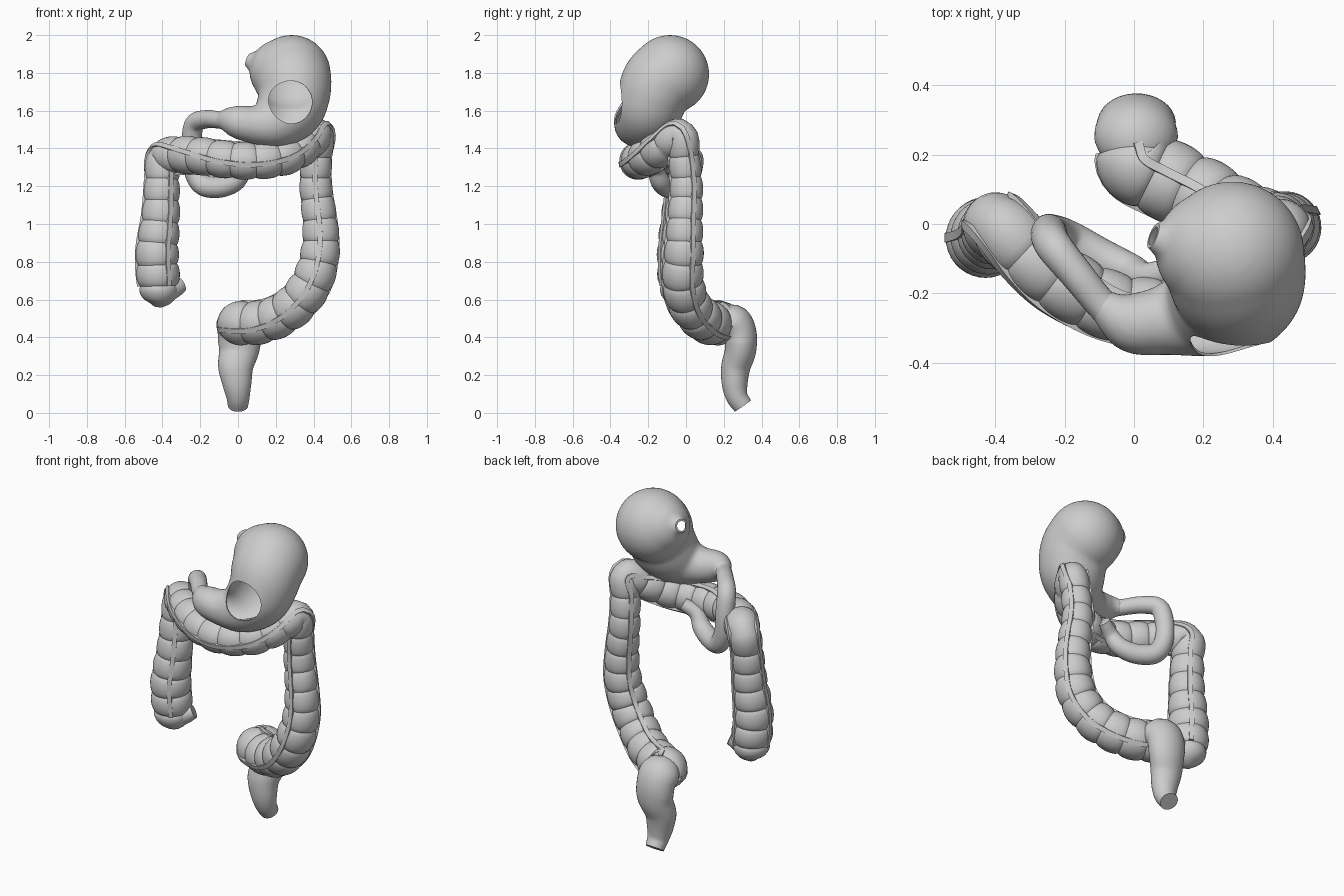
import bpy, bmesh
from math import sin, cos, pi, radians
from mathutils import Vector

cube = bpy.data.objects.get("Cube")
if cube:
    bpy.data.objects.remove(cube)

grey = bpy.data.materials.new("soft_grey")
grey.use_nodes = True
grey.diffuse_color = (0.6, 0.61, 0.6, 1)
grey.node_tree.nodes["Principled BSDF"].inputs["Base Color"].default_value = grey.diffuse_color


def shade(ob, angle=40):
    bpy.ops.object.select_all(action='DESELECT')
    ob.select_set(True)
    bpy.context.view_layer.objects.active = ob
    bpy.ops.object.shade_smooth_by_angle(angle=radians(angle))


def add_object(name, bm):
    bmesh.ops.recalc_face_normals(bm, faces=bm.faces)
    mesh = bpy.data.meshes.new(name)
    bm.to_mesh(mesh)
    bm.free()
    mesh.materials.append(grey)
    ob = bpy.data.objects.new(name, mesh)
    bpy.context.collection.objects.link(ob)
    return ob


def spline(points, count):
    """Evenly spaced samples (x, y, z, radius) of a smooth curve."""
    p = [Vector(q) for q in points]
    p = [p[0] * 2 - p[1]] + p + [p[-1] * 2 - p[-2]]
    dense = []
    for a, b, c, d in zip(p, p[1:], p[2:], p[3:]):
        for i in range(40):
            t = i / 40
            dense.append(0.5 * (2 * b + (c - a) * t + (2 * a - 5 * b + 4 * c - d) * t * t
                                + (3 * b - a - 3 * c + d) * t ** 3))
    dense.append(p[-2])
    dist = [0]
    for a, b in zip(dense, dense[1:]):
        dist.append(dist[-1] + (b - a).xyz.length)
    out, j = [], 0
    for i in range(count):
        s = dist[-1] * i / (count - 1)
        while j < len(dist) - 2 and dist[j + 1] < s:
            j += 1
        f = (s - dist[j]) / max(dist[j + 1] - dist[j], 1e-9)
        out.append(dense[j].lerp(dense[j + 1], min(f, 1)))
    return out


def frames(samples, start):
    """Twist-free frames along the samples."""
    out, u = [], Vector(start)
    last = len(samples) - 1
    for i, s in enumerate(samples):
        t = (samples[min(i + 1, last)] - samples[max(i - 1, 0)]).xyz.normalized()
        u = (u - t * u.dot(t)).normalized()
        out.append((s.xyz, s.w, u, t.cross(u)))
    return out


def loft(name, rings):
    bm = bmesh.new()
    rows = [[bm.verts.new(co) for co in ring] for ring in rings]
    n = len(rows[0])
    for a, b in zip(rows, rows[1:]):
        for k in range(n):
            bm.faces.new((a[k], a[(k + 1) % n], b[(k + 1) % n], b[k]))
    bm.faces.new(rows[0])
    bm.faces.new(rows[-1])
    ob = add_object(name, bm)
    shade(ob)
    return ob


def tube(name, points, count, sides=32, start=(1, 0, 0), swell=lambda i: 1):
    rings = []
    for i, (c, r, u, v) in enumerate(frames(spline(points, count), start)):
        rings.append([c + (u * cos(a) + v * sin(a)) * r * swell(i)
                      for a in (2 * pi * k / sides for k in range(sides))])
    return loft(name, rings)


# Large bowel: pouched tube
colon_path = [
    (-.425, -.035, .56, .02), (-.42, -.035, .6, .08), (-.42, -.035, .68, .11),
    (-.427, -.04, .85, .113), (-.408, -.03, 1.05, .1), (-.4, -.015, 1.25, .092),
    (-.388, -.005, 1.35, .096), (-.3, -.09, 1.365, .1), (-.2, -.17, 1.36, .1),
    (-.05, -.24, 1.34, .099), (.1, -.25, 1.335, .099), (.25, -.2, 1.36, .1),
    (.36, -.11, 1.42, .097), (.425, -.025, 1.473, .086), (.415, -.01, 1.36, .083),
    (.412, .003, 1.2, .086), (.435, -.005, 1, .094), (.435, -.01, .85, .103),
    (.395, -.015, .7, .11), (.31, .015, .58, .112), (.2, .075, .505, .114),
    (.09, .13, .475, .116), (.01, .175, .475, .116), (-.01, .23, .475, .1)]
STEP, POUCHES = 11, 28
COUNT = STEP * POUCHES + 1
tube("colon", colon_path, COUNT, 36, (-1, 0, 0),
     lambda i: 0.9 + 0.115 * abs(sin(pi * i / STEP)) ** 0.6)

# Three muscle bands, turning forward along the crosswise run
for n, name in enumerate(("outer_band", "front_band", "back_band")):
    rings = []
    for i, (c, r, u, v) in enumerate(frames(spline(colon_path, COUNT), (-1, 0, 0))):
        if i < STEP:
            continue
        turn = min(max((i / COUNT - .24) / .36, 0), 1)
        angle = 2 * pi * n / 3 + sin(pi * turn)
        out = u * cos(angle) + v * sin(angle)
        side = v * cos(angle) - u * sin(angle)
        rings.append([c + out * (r + h) + side * w for w, h in
                      ((-.013, -.02), (.013, -.02), (.013, .005), (-.013, .005))])
    loft(name, rings)

# Small valve stub on the side of the blind pouch
tube("valve_stub", [(-.38, -.03, .65, .07), (-.33, -.015, .665, .052), (-.3, 0, .68, .04)], 8, 20,
     (0, 0, 1))

# Rectum, wider across than deep
rectum = tube("rectum", [
    (.01, .2, .475, .085), (.005, .25, .475, .098), (.005, .285, .42, .089),
    (.005, .288, .33, .083), (-.01, .263, .24, .077), (-.005, .258, .15, .068),
    (0, .27, .085, .058), (0, .302, .036, .052)], 48)
for v in rectum.data.vertices:
    v.co.x *= 1 + 0.32 * max(0, 1 - abs(v.co.z - .37) / .36)

# Duodenum loop
tube("duodenum", [
    (-.03, -.28, 1.55, .055), (-.09, -.235, 1.55, .046), (-.165, -.145, 1.555, .048),
    (-.23, -.065, 1.53, .052), (-.245, -.03, 1.43, .053), (-.238, -.025, 1.3, .053),
    (-.19, -.045, 1.21, .056), (-.1, -.095, 1.195, .056), (-.015, -.135, 1.225, .052),
    (.035, -.155, 1.29, .044), (.11, -.13, 1.34, .036)], 80, 28)


# Stomach: blended swept balls, hollowed, then opened
def sweep_balls(bm, points, count):
    for s in spline(points, count):
        ball = bmesh.ops.create_icosphere(bm, subdivisions=4, radius=s.w)
        bmesh.ops.translate(bm, verts=ball["verts"], vec=s.xyz)


bm = bmesh.new()
sweep_balls(bm, [
    (.283, -.085, 1.793, .208), (.295, -.14, 1.75, .2), (.298, -.172, 1.69, .19),
    (.275, -.2, 1.615, .179), (.205, -.245, 1.542, .137), (.1, -.275, 1.525, .103),
    (.01, -.287, 1.538, .089), (-.04, -.27, 1.55, .067), (-.08, -.24, 1.55, .049)], 44)
sweep_balls(bm, [(.23, -.075, 1.81, .17), (.14, -.055, 1.845, .085), (.065, -.04, 1.863, .04)], 14)
stomach = add_object("stomach", bm)


def cutter(name, base, axis, radius, depth):
    bm = bmesh.new()
    bmesh.ops.create_cone(bm, cap_ends=True, segments=48, radius1=radius, radius2=radius, depth=depth)
    ob = add_object(name, bm)
    axis = Vector(axis).normalized()
    ob.rotation_mode = 'QUATERNION'
    ob.rotation_quaternion = axis.to_track_quat('Z', 'Y')
    ob.location = Vector(base) + axis * depth / 2
    ob.hide_render = True
    return ob


cutters = [cutter("window_cutter", (.25, -.2, 1.645), (.2, -1, 0), .113, .4),
           cutter("gullet_trim", (.055, -.035, 1.868), (-.9, .35, .3), .08, .1),
           cutter("gullet_cutter", (.17, -.08, 1.83), (-.9, .35, .3), .025, .2)]

remesh = stomach.modifiers.new("blend", 'REMESH')
remesh.mode = 'VOXEL'
remesh.voxel_size = 0.011
smooth = stomach.modifiers.new("smooth", 'SMOOTH')
smooth.factor = 0.5
smooth.iterations = 10
wall = stomach.modifiers.new("wall", 'SOLIDIFY')
wall.thickness = 0.008
wall.offset = -1
for c in cutters:
    cut = stomach.modifiers.new(c.name, 'BOOLEAN')
    cut.operation = 'DIFFERENCE'
    cut.solver = 'EXACT'
    cut.object = c
bpy.context.view_layer.update()
finished = bpy.data.meshes.new_from_object(stomach.evaluated_get(bpy.context.evaluated_depsgraph_get()))
stomach.modifiers.clear()
stomach.data = finished
for c in cutters:
    bpy.data.objects.remove(c)
shade(stomach)
